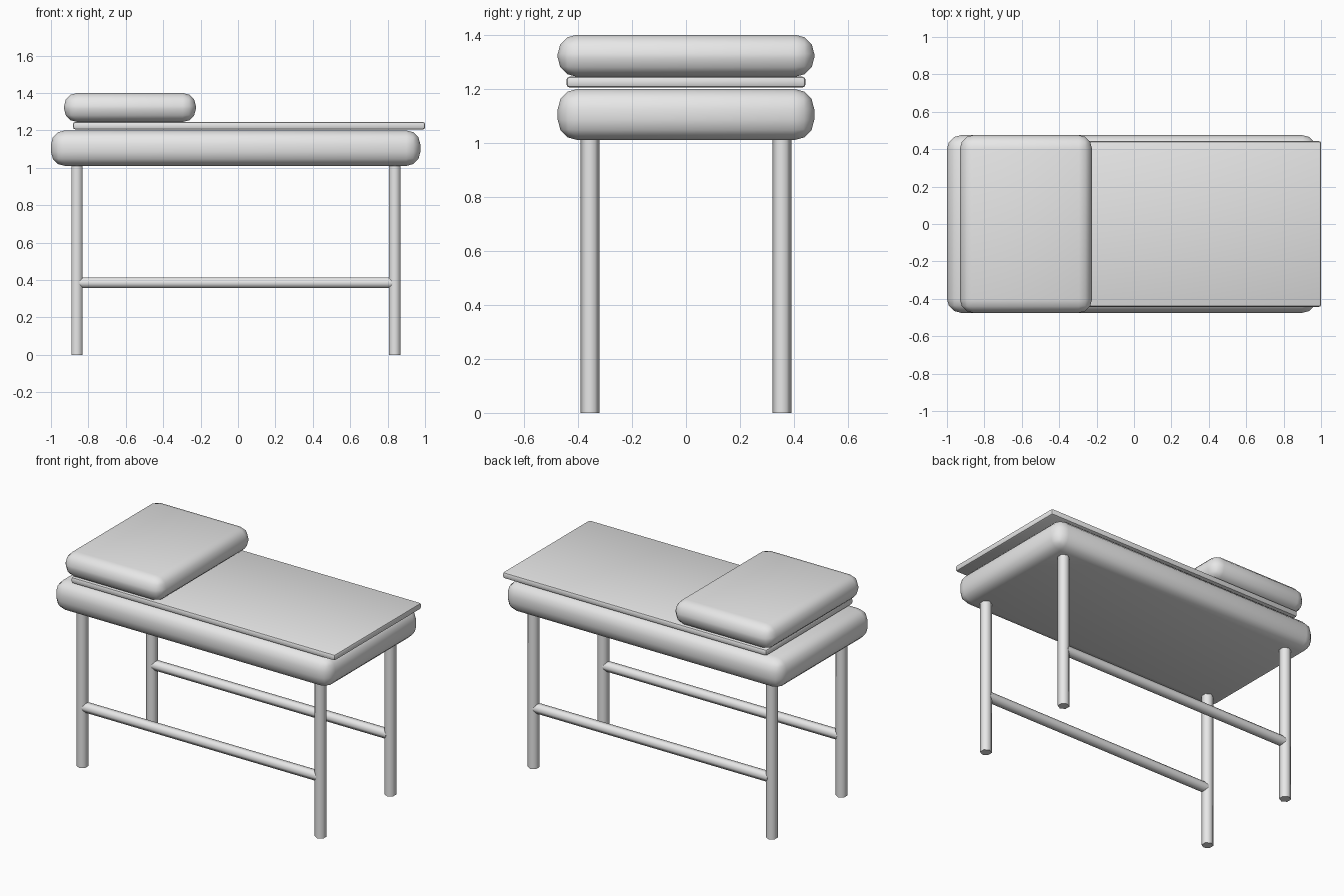
import bpy
import math

cube = bpy.data.objects.get("Cube")
if cube:
    bpy.data.objects.remove(cube, do_unlink=True)

# Single neutral colour
grey = bpy.data.materials.new("light_grey")
grey.use_nodes = True
COLOUR = (0.8, 0.8, 0.8, 1)
grey.diffuse_color = COLOUR
grey.node_tree.nodes["Principled BSDF"].inputs["Base Color"].default_value = COLOUR


def finish(obj, name, angle):
    obj.name = name
    obj.data.name = name
    obj.data.materials.append(grey)
    bpy.ops.object.shade_smooth_by_angle(angle=math.radians(angle))


def rounded_slab(name, x0, x1, half_y, z0, z1, radius, segments):
    """Box between the given limits with all edges rounded."""
    bpy.ops.mesh.primitive_cube_add(
        size=1, location=((x0 + x1) / 2, 0, (z0 + z1) / 2))
    obj = bpy.context.object
    obj.scale = (x1 - x0, half_y * 2, z1 - z0)
    bpy.ops.object.transform_apply(location=False, rotation=False, scale=True)
    bevel = obj.modifiers.new("rounding", 'BEVEL')
    bevel.width = radius
    bevel.segments = segments
    bevel.limit_method = 'NONE'
    bpy.ops.object.modifier_apply(modifier=bevel.name)
    finish(obj, name, 40)


def hex_tube(name, radius, length, location, rotation=(0, 0, 0)):
    """Six-sided tube with smooth sides and sharp end caps."""
    bpy.ops.mesh.primitive_cylinder_add(
        vertices=6, radius=radius, depth=length,
        location=location, rotation=rotation)
    finish(bpy.context.object, name, 65)


# Padded parts
rounded_slab("mattress", -1.0, 0.975, 0.475, 1.01, 1.2, 0.075, 3)
rounded_slab("cover_sheet", -0.882, 1.0, 0.443, 1.205, 1.245, 0.012, 2)
rounded_slab("pillow", -0.93, -0.225, 0.475, 1.245, 1.4, 0.07, 3)

# Legs and the long stretchers joining them
LEG_Y = 0.355
for side, y in (("front", -LEG_Y), ("back", LEG_Y)):
    for end, x in (("right", -0.861), ("left", 0.838)):
        hex_tube(f"{side}_{end}_leg", 0.035, 1.03, (x, y, 0.515))
    hex_tube(f"{side}_stretcher", 0.032, 1.674, (-0.011, y, 0.385),
             (0, math.pi / 2, 0))
